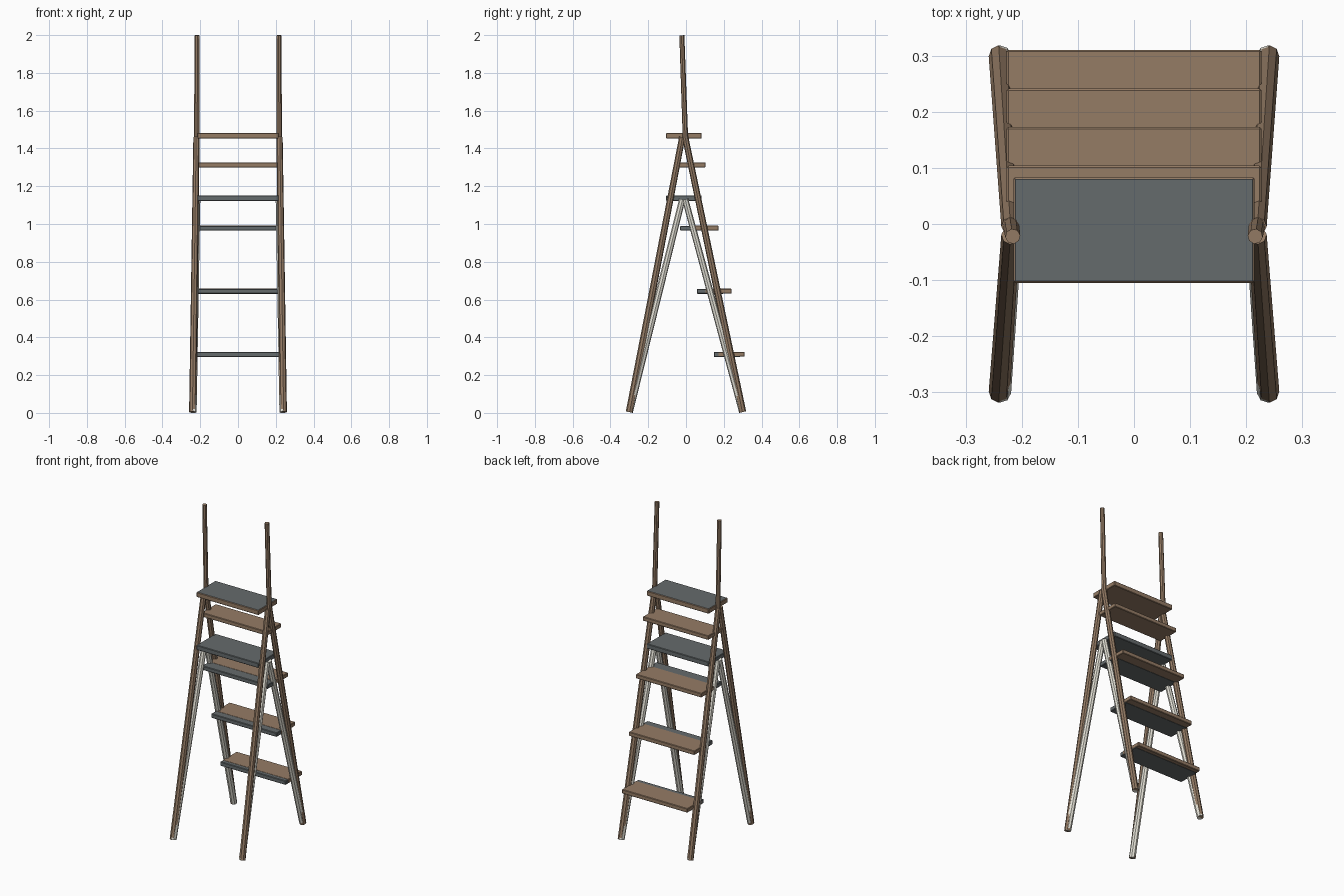
import bpy, bmesh
from mathutils import Vector, Matrix

if "Cube" in bpy.data.objects:
    bpy.data.objects.remove(bpy.data.objects["Cube"])


def material(name, color):
    m = bpy.data.materials.new(name)
    m.diffuse_color = (*color, 1)
    m.use_nodes = True
    m.node_tree.nodes["Principled BSDF"].inputs["Base Color"].default_value = m.diffuse_color
    return m


brown = material("brown_wood", (0.30, 0.20, 0.13))
grey = material("grey_paint", (0.13, 0.145, 0.15))
cream = material("cream_paint", (0.78, 0.76, 0.68))


def finish(name, bm, mat):
    mesh = bpy.data.meshes.new(name)
    bm.to_mesh(mesh)
    bm.free()
    mesh.materials.append(mat)
    ob = bpy.data.objects.new(name, mesh)
    bpy.context.collection.objects.link(ob)
    return ob


def pole(name, start, end, r1, r2, mat):
    """Eight-sided tapered pole between two points."""
    a, b = Vector(start), Vector(end)
    d = b - a
    rot = d.to_track_quat('Z', 'Y').to_matrix().to_4x4()
    bm = bmesh.new()
    bmesh.ops.create_cone(bm, cap_ends=True, segments=8, radius1=r1, radius2=r2,
                          depth=d.length,
                          matrix=Matrix.Translation((a + b) / 2) @ rot)
    return finish(name, bm, mat)


def board(name, half_x, y0, y1, z, thick, mat):
    """Flat board with softened edges."""
    bm = bmesh.new()
    bmesh.ops.create_cube(bm, size=1, matrix=Matrix.Translation((0, (y0 + y1) / 2, z))
                          @ Matrix.Diagonal((2 * half_x, y1 - y0, thick, 1)))
    bmesh.ops.bevel(bm, geom=bm.edges[:], offset=0.003, segments=1, affect='EDGES')
    return finish(name, bm, mat)


def ladder(prefix, top_z, foot_x, top_x, leg_mat):
    """Front and back leg pairs leaning together under the top board."""
    for side, s in (("left", -1), ("right", 1)):
        for end, foot_y, top_y in (("front", -0.30, -0.02), ("back", 0.30, -0.004)):
            pole(f"{prefix}_{end}_leg_{side}", (s * foot_x, foot_y, 0.0045),
                 (s * top_x, top_y, top_z), 0.019, 0.0165, leg_mat)


# Tall brown ladder and short cream ladder
ladder("tall", 1.46, 0.24, 0.22, brown)
ladder("short", 1.13, 0.238, 0.216, cream)

# Hand poles above the tall ladder
for side, s in (("left", -1), ("right", 1)):
    pole(f"hand_pole_{side}", (s * 0.219, -0.003, 1.455), (s * 0.216, -0.022, 1.999),
         0.0145, 0.0135, brown)

# Top boards; the tall one carries a grey painted face
board("tall_top_board", 0.215, -0.105, 0.083, 1.467, 0.03, brown)
board("tall_top_paint", 0.2145, -0.1045, 0.0825, 1.4675, 0.03, grey)
board("short_top_board", 0.215, -0.105, 0.083, 1.136, 0.03, grey)

# Brown steps on the tall ladder
for i in range(4):
    back = 0.31 - 0.0687 * i
    board(f"tall_step_{i + 1}", 0.227, back - 0.14, back, 0.3105 + 0.334 * i, 0.026, brown)

# Grey steps on the short ladder
for i in range(3):
    front = 0.147 - 0.089 * i
    board(f"short_step_{i + 1}", 0.2265, front, front + 0.14, 0.3095 + 0.334 * i, 0.026, grey)
